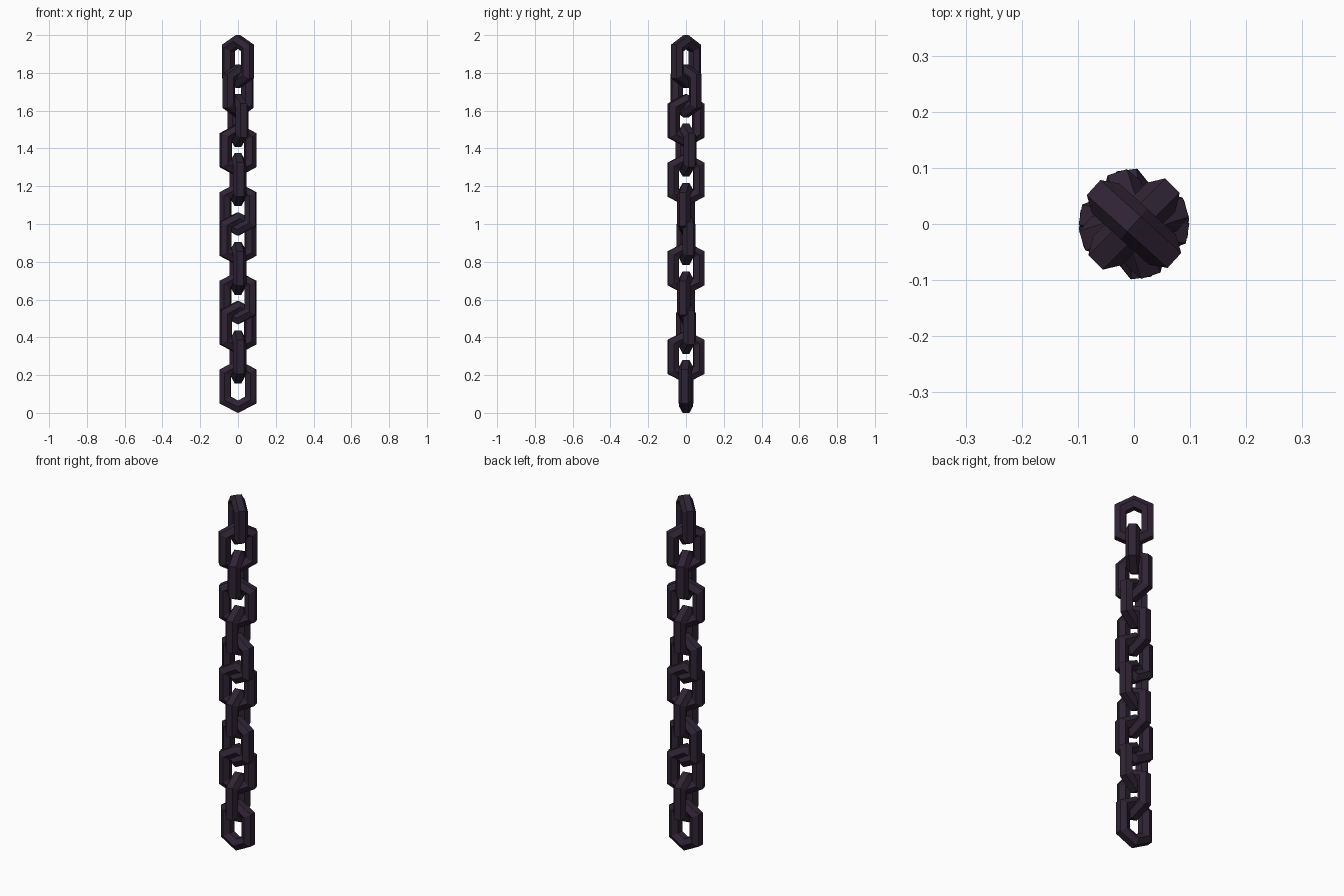
import bpy, bmesh, math
from mathutils import Matrix, Vector

if "Cube" in bpy.data.objects:
    bpy.data.objects.remove(bpy.data.objects["Cube"])

# dark iron colour
iron = bpy.data.materials.new("dark purple iron")
iron.diffuse_color = (0.028, 0.017, 0.034, 1)
iron.use_nodes = True
iron.node_tree.nodes["Principled BSDF"].inputs["Base Color"].default_value = iron.diffuse_color

# six-sided bar section: (outward, sideways)
SECTION = [(0.029, 0.018), (0, 0.036), (-0.029, 0.018),
           (-0.029, -0.018), (0, -0.036), (0.029, -0.018)]
# six-cornered link path: centre x, z and mitre direction x, z
PATH = [(0, 0.1075, 0, 1.122), (0.068, 0.072, 1, 0.614),
        (0.068, -0.072, 1, -0.614), (0, -0.1075, 0, -1.122),
        (-0.068, -0.072, -1, -0.614), (-0.068, 0.072, -1, 0.614)]


def make_link(index, z, angle):
    bm = bmesh.new()
    rings = [[bm.verts.new((x + mx * u, v, zc + mz * u)) for u, v in SECTION]
             for x, zc, mx, mz in PATH]
    for i in range(6):
        a, b = rings[i], rings[(i + 1) % 6]
        for j in range(6):
            k = (j + 1) % 6
            bm.faces.new((a[j], a[k], b[k], b[j]))
    bmesh.ops.recalc_face_normals(bm, faces=bm.faces)
    bmesh.ops.transform(bm, verts=bm.verts, matrix=Matrix.Translation((0, 0, z))
                        @ Matrix.Rotation(math.radians(angle), 4, 'Z'))
    mesh = bpy.data.meshes.new("chain_link")
    bm.to_mesh(mesh)
    bm.free()
    mesh.materials.append(iron)
    obj = bpy.data.objects.new(f"chain_link_{index + 1}", mesh)
    bpy.context.collection.objects.link(obj)


# twist of each link, bottom to top
ANGLES = [-4, 98, 16, -10, 97, 14, -10, 98, 18, 108, 45, -42]
HALF = 0.14
PITCH = (2 - 2 * HALF) / (len(ANGLES) - 1)
for i, angle in enumerate(ANGLES):
    make_link(i, HALF + i * PITCH, angle)
